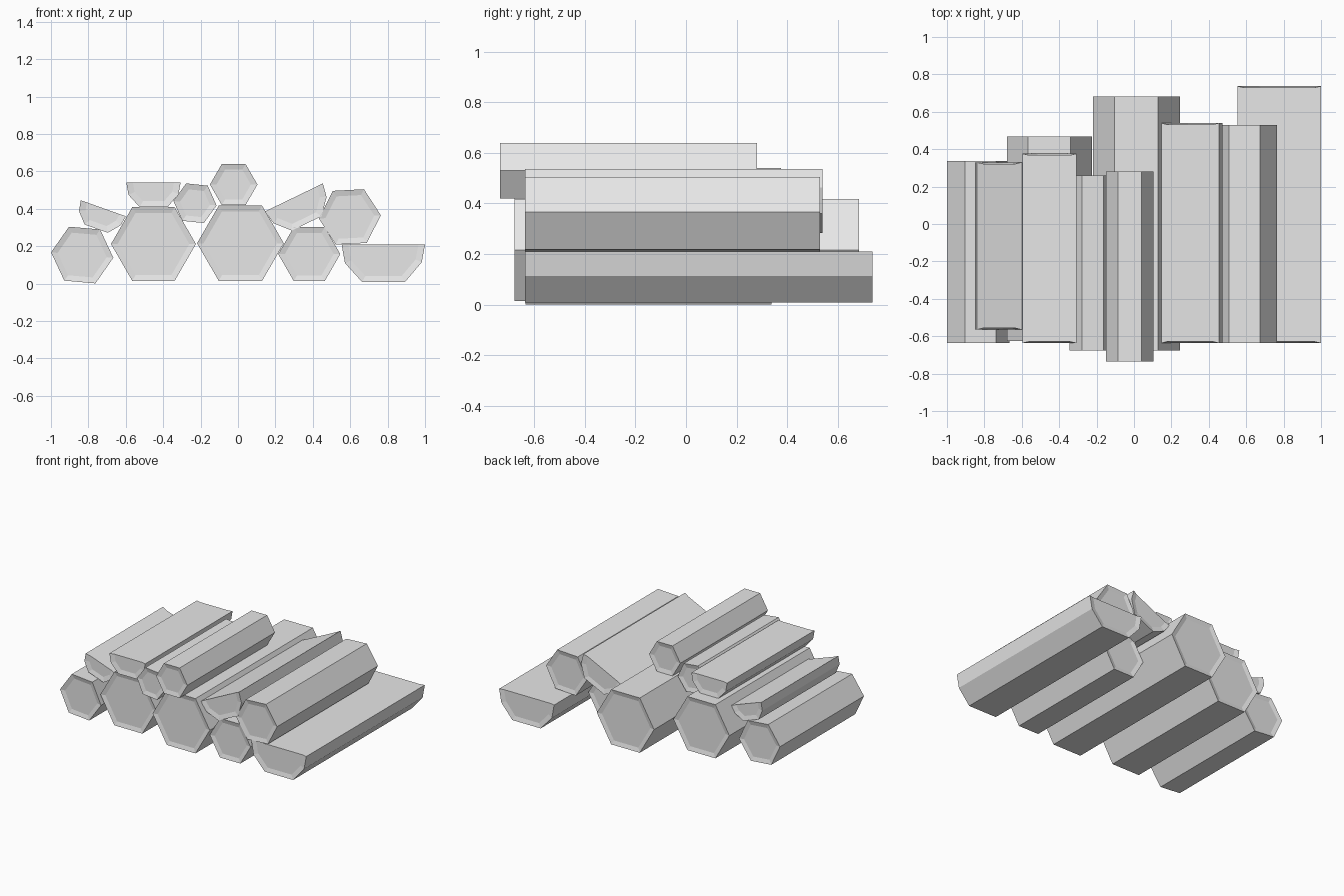
import bpy, math

if "Cube" in bpy.data.objects:
    bpy.data.objects.remove(bpy.data.objects["Cube"])

wood = bpy.data.materials.new("plain_grey")
wood.diffuse_color = (0.8, 0.8, 0.8, 1)
wood.use_nodes = True
wood.node_tree.nodes["Principled BSDF"].inputs["Base Color"].default_value = wood.diffuse_color

HEX = [(math.cos(math.radians(a)), math.sin(math.radians(a))) for a in range(0, 360, 60)]
# split log: flat top, rounded underside (half width = 1)
HALF = [(-1, 0), (-.92, -.45), (-.51, -.9), (.52, -.9), (.92, -.43), (1, 0)]
RIM, RECESS = 0.035, 0.008


def log(name, shape, x, z, r, rot, y0, y1):
    """Extrude a profile along y, with a shallow dished cap at each end."""
    c, s = math.cos(math.radians(rot)), math.sin(math.radians(rot))
    n = len(shape)
    inner = 1 - RIM / r
    # rings from front cap to back cap
    rings = [(inner, y0 + RECESS), (1, y0), (1, y1), (inner, y1 - RECESS)]
    verts = [(x + r * k * (px * c - pz * s), y, z + r * k * (px * s + pz * c))
             for k, y in rings for px, pz in shape]
    faces = [tuple(range(n)), tuple(reversed(range(3 * n, 4 * n)))]
    if shape is HALF:
        # the dish is open at the flat top, so the top is one face
        faces.append((0, n - 1, 2 * n - 1, 3 * n - 1, 4 * n - 1, 3 * n, 2 * n, n))
    for k in range(3):
        for i in range(n if shape is HEX else n - 1):
            j = (i + 1) % n
            faces.append((k * n + i, (k + 1) * n + i, (k + 1) * n + j, k * n + j))
    me = bpy.data.meshes.new(name)
    me.from_pydata(verts, [], faces)
    me.materials.append(wood)
    me.validate()
    ob = bpy.data.objects.new(name, me)
    bpy.context.collection.objects.link(ob)
    # consistent outward normals
    bpy.context.view_layer.objects.active = ob
    ob.select_set(True)
    bpy.ops.object.mode_set(mode='EDIT')
    bpy.ops.mesh.select_all(action='SELECT')
    bpy.ops.mesh.normals_make_consistent(inside=False)
    bpy.ops.object.mode_set(mode='OBJECT')
    ob.select_set(False)


# bottom row
log("bottom_log_left", HEX, -.833, .153, .167, -5, -.635, .338)
log("bottom_log_large_left", HEX, -.452, .212, .227, 0, -.625, .467)
log("bottom_log_large_middle", HEX, .013, .216, .232, 0, -.677, .683)
log("bottom_log_right", HEX, .381, .158, .166, 0, -.635, .35)
log("bottom_split_log", HALF, .777, .21, .223, 0, -.637, .737)

# upper row
log("upper_split_log_left", HALF, -.72, .403, .128, -19.6, -.565, .33)
log("upper_split_log_middle", HALF, -.452, .54, .145, 0, -.637, .376)
log("upper_log_small", HEX, -.23, .43, .116, -6, -.677, .258)
log("upper_split_log_right", HALF, .299, .461, .172, 25.8, -.637, .54)
log("upper_log_right", HEX, .598, .357, .166, 3, -.637, .53)
log("top_log", HEX, -.023, .53, .127, 0, -.735, .28)
